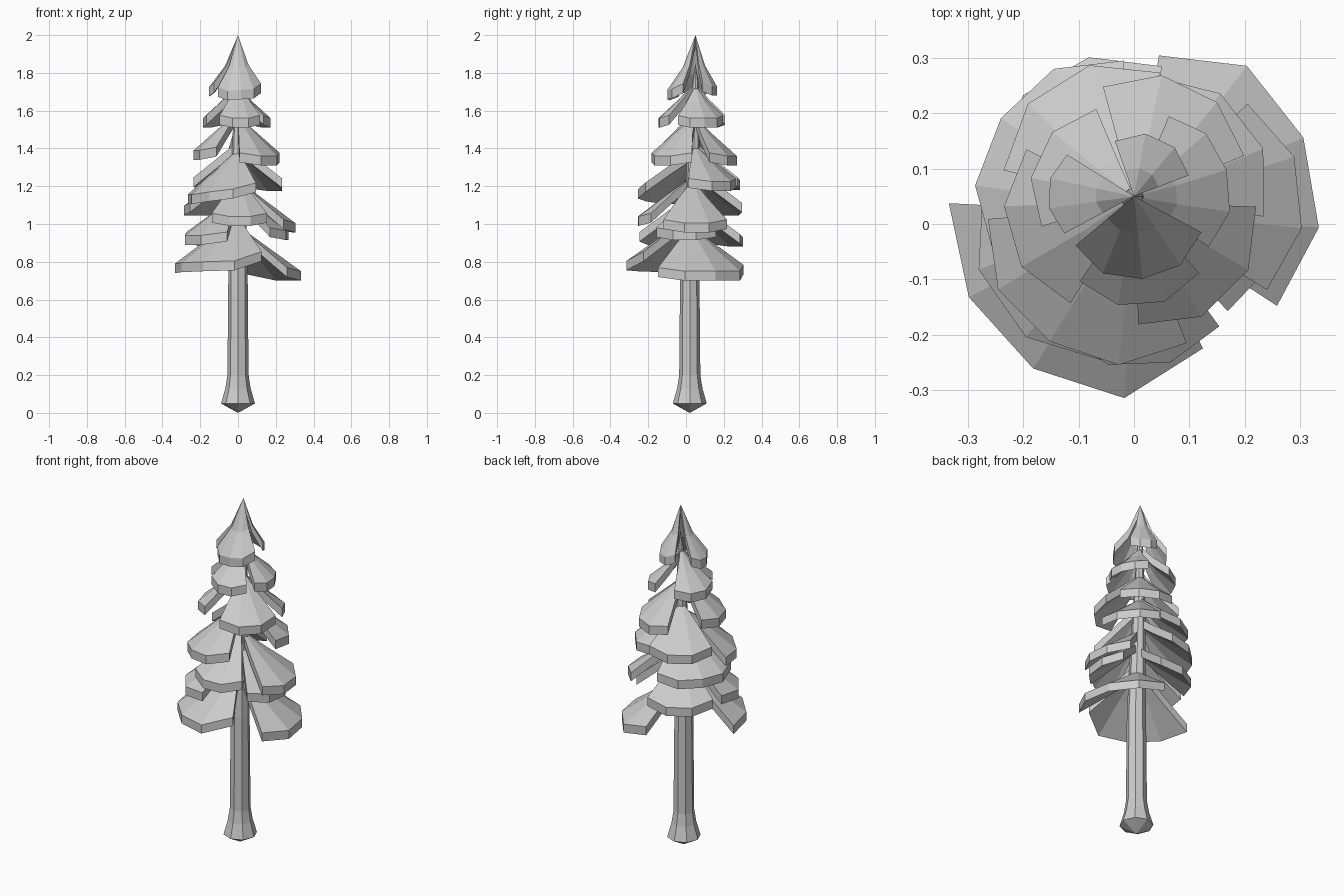
import bpy, bmesh
from math import sin, cos, radians

if "Cube" in bpy.data.objects:
    bpy.data.objects.remove(bpy.data.objects["Cube"])


def axis_y(z):
    # the tree leans slightly backwards towards the tip
    return 0.02 + 0.03 * max(0, min(1, (z - 0.8) / 0.8))


def finish(name, bm):
    bmesh.ops.recalc_face_normals(bm, faces=bm.faces)
    me = bpy.data.meshes.new(name)
    bm.to_mesh(me)
    bm.free()
    bpy.context.collection.objects.link(bpy.data.objects.new(name, me))


# Trunk: eight-sided, flared foot with pointed underside
def trunk():
    bm = bmesh.new()
    rings = []
    for z, r in [(0.05, 0.09), (0.13, 0.067), (0.2, 0.056), (0.75, 0.051), (1.3, 0.036), (1.75, 0.016)]:
        rings.append([bm.verts.new((r * cos(radians(45 * i)), axis_y(z) + r * sin(radians(45 * i)), z))
                      for i in range(8)])
    foot = bm.verts.new((0, 0.02, 0))
    top = bm.verts.new((0, 0.05, 1.85))
    for i in range(8):
        j = (i + 1) % 8
        for a, b in zip(rings, rings[1:]):
            bm.faces.new((a[i], a[j], b[j], b[i]))
        bm.faces.new((foot, rings[0][j], rings[0][i]))
        bm.faces.new((top, rings[-1][i], rings[-1][j]))
    finish("trunk", bm)


# Branch: a drooping fan-shaped slab, three or four segments wide
def branch(name, angle, span, z_rim, radius, slope, tilt=0.0, thick=0.05, sag=0.0, start=0.92, end=0.92):
    bm = bmesh.new()
    y0 = axis_y(z_rim)
    apex = z_rim + thick + slope * radius
    n = 4 if span > 95 else 3
    layers = []
    for drop in (0, thick):
        tip = bm.verts.new((0, axis_y(apex), apex - drop))
        mid, rim = [], []
        for i in range(n + 1):
            a = radians(angle + span * (i / n - 0.5))
            f = start if i == 0 else end if i == n else 1
            for ring, k in ((mid, 0.45), (rim, 1.0)):
                r = radius * f * k
                z = apex - slope * r - drop + tilt * k * (i / n - 0.5)
                if k < 1:
                    z -= sag
                ring.append(bm.verts.new((r * cos(a), y0 + r * sin(a), z)))
        for i in range(n):
            bm.faces.new((tip, mid[i], mid[i + 1]))
            bm.faces.new((mid[i], rim[i], rim[i + 1], mid[i + 1]))
        layers.append([tip, mid[0]] + rim + [mid[n]])
    up, low = layers
    for i in range(len(up)):
        j = (i + 1) % len(up)
        bm.faces.new((up[i], low[i], low[j], up[j]))
    finish(name, bm)


trunk()

# Tiers from bottom to top: slope, sag, branches as (angle, span, rim height, radius, tilt)
tiers = [
    (0.72, 0.0, [(237, 120, 0.75, 0.335, 0.02), (24, 114, 0.70, 0.335, 0)]),
    (0.72, 0.0, [(215, 86, 0.89, 0.30, 0), (353, 80, 0.915, 0.27, 0), (120, 82, 0.88, 0.29, 0)]),
    (0.75, 0.0, [(272, 68, 0.99, 0.285, 0), (6, 74, 0.955, 0.305, 0), (146, 104, 1.045, 0.29, 0)]),
    (0.78, 0.0, [(238, 106, 1.12, 0.288, 0.06), (38, 86, 1.175, 0.255, 0), (122, 86, 1.18, 0.265, 0)]),
    (0.88, 0.0, [(315, 86, 1.31, 0.24, 0), (196, 84, 1.34, 0.235, 0), (64, 82, 1.31, 0.235, 0)]),
    (1.0, 0.01, [(274, 74, 1.51, 0.195, 0), (17, 100, 1.51, 0.175, 0), (155, 84, 1.51, 0.19, 0)]),
    (1.93, 0.04, [(276, 112, 1.66, 0.15, 0.02), (65, 88, 1.68, 0.115, 0), (178, 60, 1.675, 0.155, 0)]),
]
for t, (slope, sag, fans) in enumerate(tiers, 1):
    for n, (angle, span, z, radius, tilt) in enumerate(fans, 1):
        if t == len(tiers):
            slope = (2.0 - z - 0.05) / radius   # top branches all meet at the tip
        # the lowest pair have uneven ends
        ends = {1: {"start": 1.0, "end": 0.82}, 2: {"end": 0.86}}[n] if t == 1 else {}
        branch(f"branch_tier{t}_{n}", angle, span, z, radius, slope, tilt=tilt, sag=sag, **ends)
